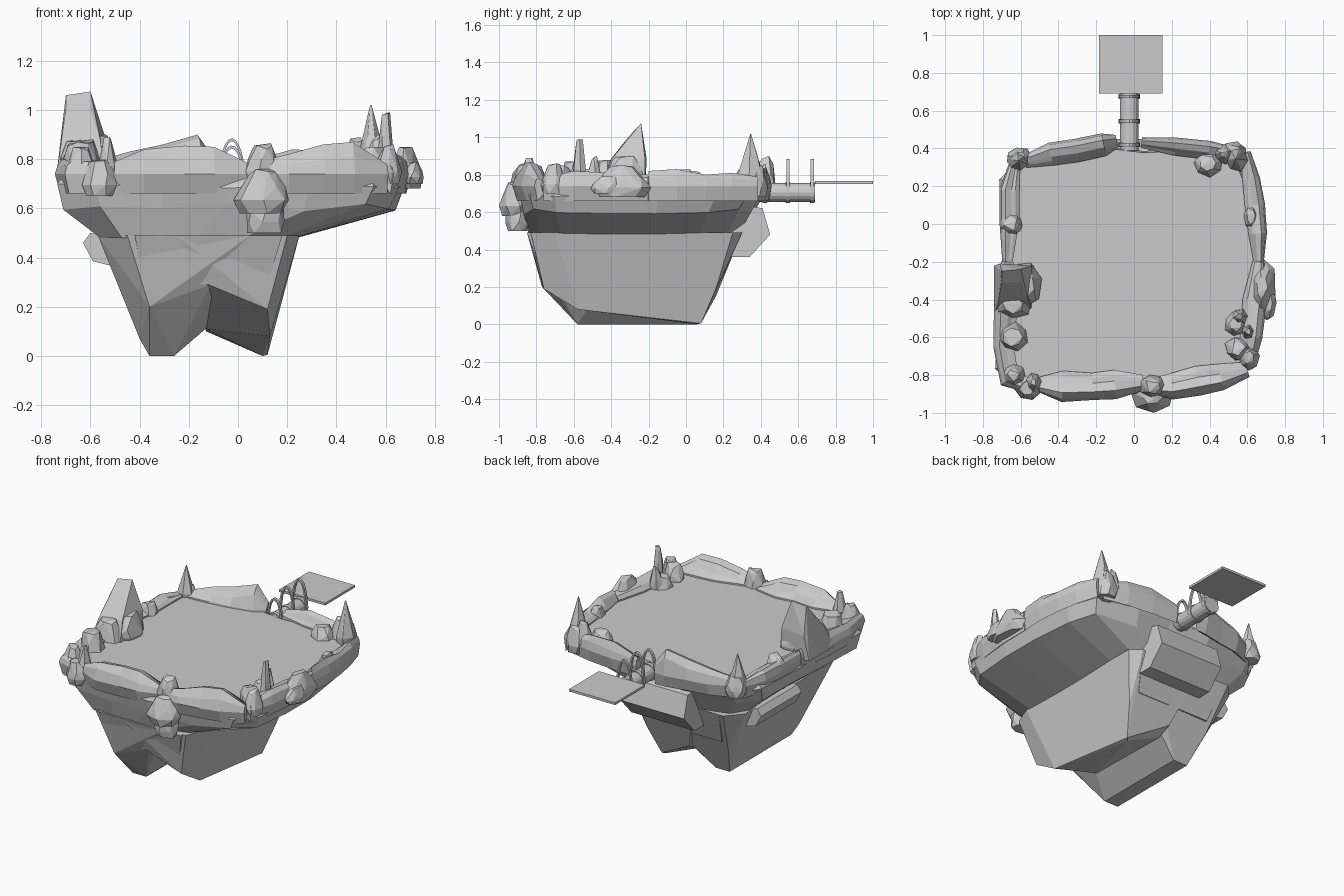
import bpy, bmesh, math, random
from mathutils import Vector

if "Cube" in bpy.data.objects:
    bpy.data.objects.remove(bpy.data.objects["Cube"])

rnd = random.Random(7)


def finish(name, bm):
    bmesh.ops.recalc_face_normals(bm, faces=bm.faces)
    me = bpy.data.meshes.new(name)
    bm.to_mesh(me)
    bm.free()
    ob = bpy.data.objects.new(name, me)
    bpy.context.collection.objects.link(ob)
    return ob


def loft(name, rings):
    """Bridge rings with equal point counts and cap both ends."""
    bm = bmesh.new()
    vr = [[bm.verts.new(p) for p in r] for r in rings]
    n = len(vr[0])
    for a, b in zip(vr, vr[1:]):
        for i in range(n):
            j = (i + 1) % n
            bm.faces.new((a[i], a[j], b[j], b[i]))
    bm.faces.new(vr[0])
    bm.faces.new(vr[-1])
    return finish(name, bm)


def hull(name, pts):
    bm = bmesh.new()
    vs = [bm.verts.new(p) for p in pts]
    res = bmesh.ops.convex_hull(bm, input=vs)
    junk = {v for v in res["geom_interior"] + res["geom_unused"]
            if isinstance(v, bmesh.types.BMVert) and not v.link_faces}
    bmesh.ops.delete(bm, geom=list(junk), context='VERTS')
    bmesh.ops.dissolve_limit(bm, angle_limit=math.radians(6), verts=bm.verts, edges=bm.edges)
    return finish(name, bm)


def rock(name, x, y, z0, z1, w, d, tip=.5, sides=6):
    """Faceted boulder or spike: four uneven rings wrapped in a hull."""
    pts = []
    h = z1 - z0
    for t, r in ((0, .8), (.3, 1), (.6, .55 + .4 * tip), (1, tip * .8)):
        spin = rnd.uniform(0, 1)
        for i in range(sides):
            a = spin + i * math.tau / sides
            k = r * rnd.uniform(.88, 1.1) / 2
            dz = rnd.uniform(-.16, 0) * h * min(1, tip * 2) if t == 1 and i else 0
            pts.append((x + w * k * math.cos(a), y + d * k * math.sin(a), z0 + t * h + dz))
    return hull(name, pts)


def ridge(name, path, width=.12, low=.66):
    """Angular rim wall following (x, y, top height) stations, outside on the right."""
    rings = []
    n = len(path)
    for i, (x, y, h) in enumerate(path):
        a, b = Vector(path[max(i - 1, 0)][:2]), Vector(path[min(i + 1, n - 1)][:2])
        d = (b - a).normalized()
        nx, ny = d.y, -d.x
        s = width * (.55 if i in (0, n - 1) else rnd.uniform(.9, 1.1))
        m = .76 + (h - .76) * rnd.uniform(.3, .7)
        prof = ((.3, low), (.5, low + .08), (.4, m), (.2, h), (-.12, h - .015),
                (-.3, m), (-.5, .765), (-.5, .73))
        rings.append([(x + nx * o * s, y + ny * o * s, z) for o, z in prof])
    return loft(name, rings)


# upper island: stacked rounded-square outlines with a flat top
outline = [(-.78, -.98), (-.4, -1), (0, -1), (.45, -.98), (.82, -.9), (.96, -.7),
           (1, -.25), (1, .15), (.95, .6), (.84, .86), (.45, .96), (.1, .95),
           (-.3, 1), (-.8, .9), (-.97, .72), (-.94, .2), (-.97, -.3), (-1, -.8)]
levels = [(-.56, .24, -.84, .30, .48), (-.71, .64, -.88, .37, .605),
          (-.735, .68, -.90, .42, .69), (-.69, .645, -.87, .41, .755)]
rings = []
for k, (x0, x1, y0, y1, z) in enumerate(levels):
    dz = .018 if k in (1, 2) else 0
    rings.append([((x0 + x1) / 2 + u * (x1 - x0) / 2, (y0 + y1) / 2 + v * (y1 - y0) / 2,
                   z + rnd.uniform(-dz, dz)) for u, v in outline])
loft("island_top", rings)

# two lower lobes leave a notch between the feet, a core fills in above it
hull("left_lobe", [(-.57, -.72, .49), (-.45, -.84, .49), (.05, -.85, .49), (.05, .29, .49),
                   (-.48, .3, .49), (-.57, .2, .49), (-.46, -.66, .25), (-.36, -.77, .2),
                   (-.11, -.77, .29), (-.11, .16, .19), (-.42, .16, .19), (-.40, -.6, .07),
                   (-.36, -.58, 0), (-.26, -.58, 0), (-.36, .06, 0), (-.26, .06, 0),
                   (-.12, -.5, .12), (-.12, .1, .12)])
hull("right_lobe", [(-.25, -.85, .49), (.2, -.83, .49), (.25, -.7, .49), (.25, .25, .49),
                    (.18, .3, .49), (-.25, .3, .49), (.17, -.53, .19), (.17, .16, .19),
                    (.12, -.76, .19), (-.12, -.78, .29), (-.14, .16, .15), (.13, -.58, .08),
                    (.12, .08, .005), (.10, .06, 0), (-.13, -.5, .11), (-.13, .08, .1)])
hull("core", [(-.42, -.85, .49), (.18, -.85, .49), (.18, .3, .49), (-.45, .3, .49),
              (-.38, -.78, .29), (.12, -.78, .29), (.13, .2, .26), (-.40, .2, .26)])
# slabs jutting from the back and left walls
hull("back_slab", [(x, y, z) for x in (-.3, .16)
                   for y, z in ((.2, .36), (.34, .36), (.45, .48), (.41, .62), (.2, .66))])
hull("left_slab", [(x, y, z) for y in (-.3, .12)
                   for x, z in ((-.45, .35), (-.5, .36), (-.59, .385), (-.63, .46), (-.6, .5), (-.45, .5))])

# rim walls, running counter-clockwise so the outside is on the right
ridge("front_left_rim", [(-.5, -.85, .79), (-.38, -.86, .84), (-.22, -.86, .855),
                         (-.1, -.85, .85), (.05, -.84, .78)], .15)
ridge("front_right_rim", [(.08, -.86, .79), (.2, -.86, .82), (.34, -.83, .86),
                          (.46, -.81, .87), (.6, -.77, .78)], .15)
ridge("right_front_rim", [(.60, -.76, .78), (.62, -.6, .82), (.64, -.4, .81), (.66, -.2, .8)])
ridge("right_back_rim", [(.66, -.2, .82), (.655, -.05, .83), (.64, .1, .8),
                         (.62, .24, .81), (.59, .38, .79)], .1)
ridge("back_right_rim", [(.56, .37, .78), (.4, .39, .83), (.22, .41, .84), (.04, .43, .79)], .1)
ridge("back_left_rim", [(-.09, .44, .8), (-.16, .42, .9), (-.3, .39, .86),
                        (-.44, .37, .83), (-.58, .33, .79)], .12)
ridge("left_back_rim", [(-.63, .33, .77), (-.66, .18, .8), (-.66, .02, .8), (-.67, -.2, .78)], .1)
ridge("left_front_rim", [(-.67, -.2, .79), (-.68, -.45, .82), (-.69, -.65, .8),
                         (-.66, -.82, .79), (-.52, -.87, .79)], .12)

# tall outcrop on the left with boulders at its foot
hull("left_outcrop", [(-.74, -.48, .72), (-.74, -.22, .72), (-.54, -.46, .72), (-.53, -.22, .72),
                      (-.72, -.42, .86), (-.71, -.21, .88), (-.56, -.4, .88), (-.54, -.22, .89),
                      (-.70, -.31, 1.0), (-.60, -.31, 1.0), (-.70, -.25, 1.06),
                      (-.60, -.24, 1.075), (-.6, -.23, .98)])
rock("outcrop_boulder", -.59, -.32, .72, .9, .22, .26, .75, 7)
rock("outcrop_boulder_front", -.64, -.43, .7, .88, .2, .15, .7, 7)

# spikes: name, x, y, bottom, top, width, depth, tip
for nm, x, y, z0, z1, w, d, t in (
        ("back_right_spike", .54, .345, .7, 1.02, .12, .14, .06),
        ("back_right_small_spike", .48, .37, .7, .89, .12, .11, .5),
        ("back_left_spike", -.61, .335, .7, .95, .1, .1, .06),
        ("right_column", .60, -.57, .72, .99, .07, .08, .6),
        ("right_short_column", .56, -.49, .72, .9, .09, .09, .5)):
    rock(nm, x, y, z0, z1, w, d, t)

# loose boulders around the rim
for i, (x, y, z0, z1, w, d, t) in enumerate((
        (-.65, 0, .7, .83, .13, .13, .7), (-.64, -.6, .7, .87, .17, .16, .8),
        (-.56, -.87, .65, .8, .14, .12, .8), (-.64, -.8, .68, .85, .14, .14, .6),
        (-.53, -.84, .72, .89, .08, .1, .5), (.10, -.91, .58, .76, .22, .17, .65),
        (.11, -.9, .50, .65, .17, .14, .95), (.10, -.86, .7, .865, .14, .12, .8),
        (.68, -.34, .68, .85, .15, .32, .5), (.71, -.42, .7, .79, .1, .2, .6),
        (.55, -.66, .72, .85, .14, .13, .7), (.61, -.71, .70, .86, .11, .14, .6),
        (.39, .32, .72, .83, .16, .14, .7), (.62, .04, .72, .82, .08, .14, .7),
        (.54, -.53, .72, .83, .12, .13, .7), (-.61, .35, .68, .82, .14, .12, .7),
        (.53, .38, .68, .85, .15, .12, .7))):
    rock(f"rim_boulder_{i + 1}", x, y, z0, z1, w, d, t, 7)


# bridge pipe at the back with collars and hoops
def drum(name, y0, y1, r):
    return loft(name, [[(-.025 + r * math.cos(k * math.tau / 16), y, .705 + r * math.sin(k * math.tau / 16))
                        for k in range(16)] for y in (y0, y1)])


def hoop(name, y, h=.18, r=.055, t=.012):
    """Half-oval arch standing on the pipe."""
    rings = []
    for a in range(13):
        c, s = math.cos(a * math.pi / 12), math.sin(a * math.pi / 12)
        rings.append([(-.025 + (r - q) * c, y + p, .705 + (h - q) * s)
                      for p, q in ((-.009, 0), (.009, 0), (.009, t), (-.009, t))])
    return loft(name, rings)


drum("bridge_pipe", .39, .69, .05)
for i, (y, h) in enumerate(((.42, .15), (.545, .18), (.675, .18))):
    drum(f"pipe_collar_{i + 1}", y - .012, y + .012, .056)
    hoop(f"bridge_hoop_{i + 1}", y, h)

# flat landing plate
bpy.ops.mesh.primitive_cube_add(size=1, location=(-.017, .845, .758))
plate = bpy.context.object
plate.name = "landing_plate"
plate.scale = (.335, .31, .015)
